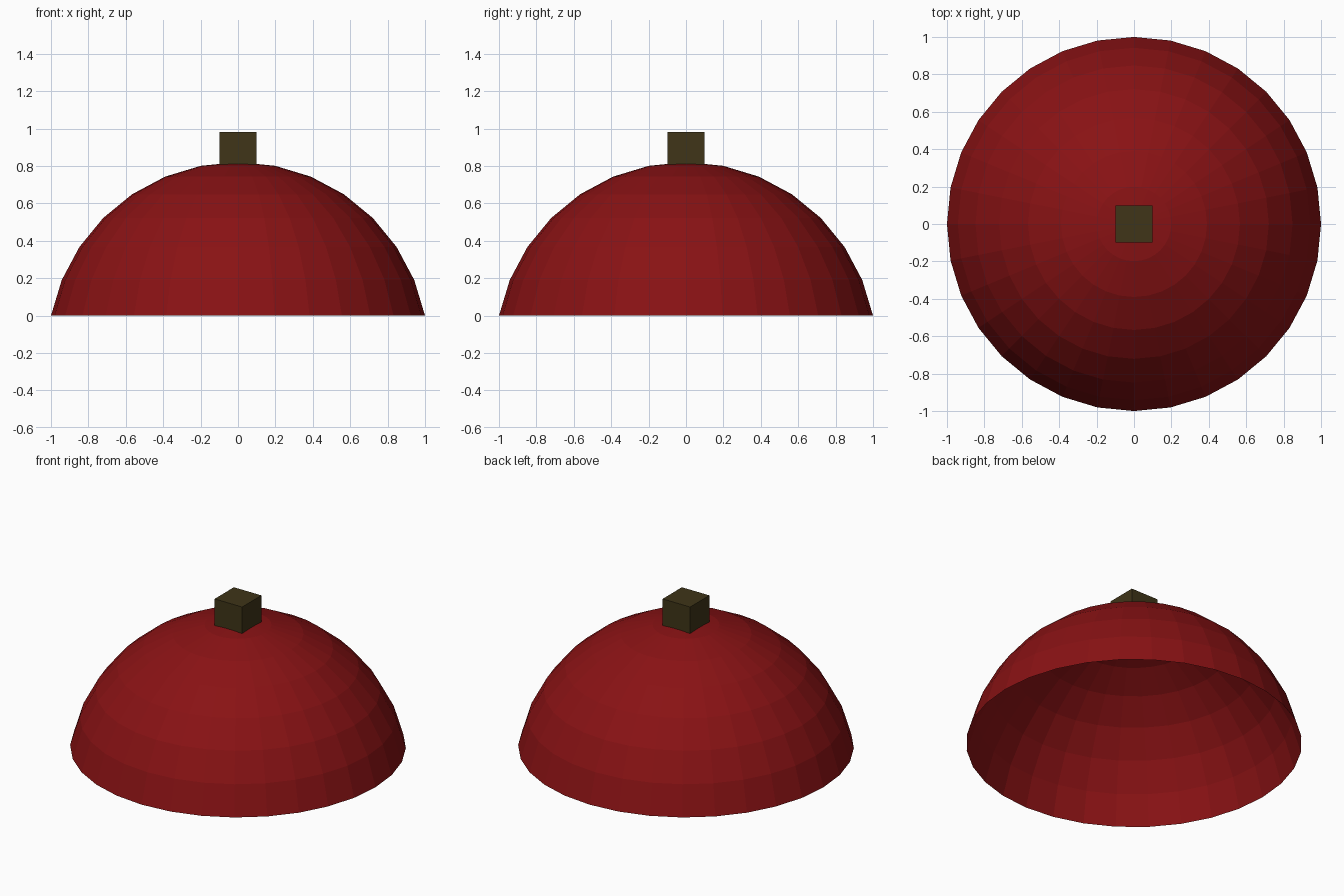
import bpy, bmesh, math

if "Cube" in bpy.data.objects:
    bpy.data.objects.remove(bpy.data.objects["Cube"])


def add_object(name, bm, color):
    mesh = bpy.data.meshes.new(name)
    bm.to_mesh(mesh)
    bm.free()
    mat = bpy.data.materials.new(name + "_material")
    mat.diffuse_color = (*color, 1)
    mat.use_nodes = True
    mat.node_tree.nodes["Principled BSDF"].inputs["Base Color"].default_value = mat.diffuse_color
    mesh.materials.append(mat)
    obj = bpy.data.objects.new(name, mesh)
    bpy.context.collection.objects.link(obj)
    return obj


# Dome: upper seven rings of a 32 x 16 sphere, open underneath
step = math.pi / 16
radius = 1 / math.sin(7 * step)
base = radius * math.cos(7 * step)
bm = bmesh.new()
bmesh.ops.create_uvsphere(bm, u_segments=32, v_segments=16, radius=radius)
below = [v for v in bm.verts if v.co.z < base - 0.01]
bmesh.ops.delete(bm, geom=below, context='VERTS')
bmesh.ops.translate(bm, verts=bm.verts, vec=(0, 0, -base))
add_object("dome", bm, (0.25, 0.006, 0.007))

# Stem: small cube sunk slightly into the crown
bm = bmesh.new()
bmesh.ops.create_cube(bm, size=0.2)
stem = add_object("stem", bm, (0.05, 0.035, 0.009))
stem.location.z = 0.882
